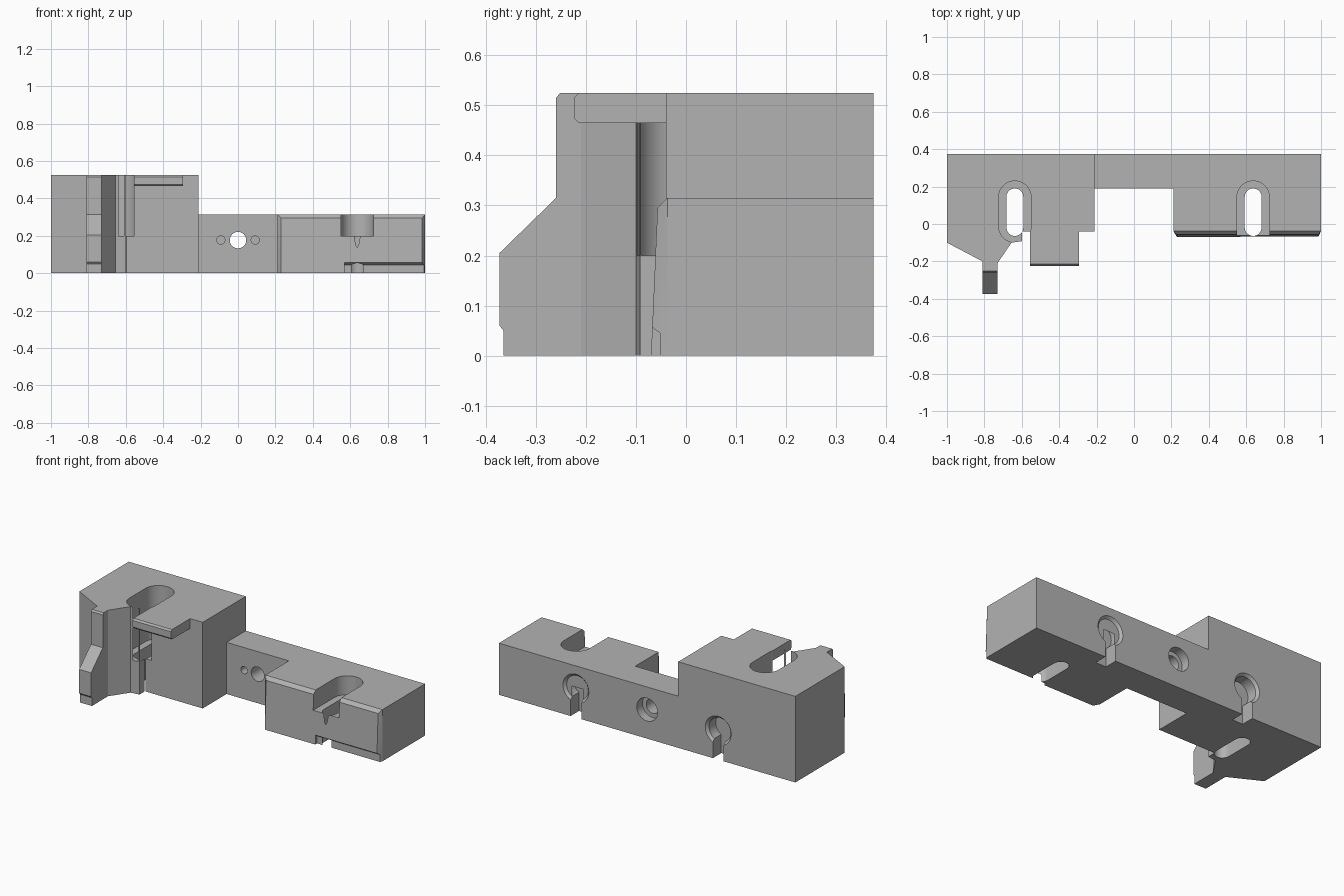
import bpy, bmesh, math
from mathutils import Matrix, Vector

old = bpy.data.objects.get("Cube")
if old:
    bpy.data.objects.remove(old, do_unlink=True)

TALL, LOW, BACK = 0.525, 0.315, 0.375
SLOT_X, KEY_X, HOLE_Z = 0.637, 0.48, 0.177

steel = bpy.data.materials.new("machined grey")
steel.use_nodes = True
steel.diffuse_color = (0.45, 0.45, 0.45, 1)
steel.node_tree.nodes["Principled BSDF"].inputs["Base Color"].default_value = (0.45, 0.45, 0.45, 1)


def finish(name, bm):
    bmesh.ops.recalc_face_normals(bm, faces=bm.faces)
    mesh = bpy.data.meshes.new(name)
    bm.to_mesh(mesh)
    bm.free()
    mesh.materials.append(steel)
    obj = bpy.data.objects.new(name, mesh)
    bpy.context.collection.objects.link(obj)
    return obj


def prism(name, outline, lo, hi, axis="z"):
    """Extrude a 2D outline along z (outline is x, y) or along x (outline is y, z)."""
    bm = bmesh.new()
    place = (lambda a, b: (a, b, lo)) if axis == "z" else (lambda a, b: (lo, a, b))
    face = bm.faces.new([bm.verts.new(place(a, b)) for a, b in outline])
    moved = bmesh.ops.extrude_face_region(bm, geom=[face])["geom"]
    step = Vector((0, 0, hi - lo)) if axis == "z" else Vector((hi - lo, 0, 0))
    bmesh.ops.translate(bm, vec=step, verts=[v for v in moved if isinstance(v, bmesh.types.BMVert)])
    return finish(name, bm)


def box(name, x0, x1, y0, y1, z0, z1):
    return prism(name, [(x0, y0), (x1, y0), (x1, y1), (x0, y1)], z0, z1)


def bore(name, x, y0, y1, r0, r1=None):
    """Round cutter along y, with radius r0 at y0 and r1 at y1."""
    bm = bmesh.new()
    turn = Matrix.Translation((x, (y0 + y1) / 2, HOLE_Z)) @ Matrix.Rotation(-math.pi / 2, 4, "X")
    bmesh.ops.create_cone(bm, cap_ends=True, segments=40, radius1=r0, radius2=r1 or r0,
                          depth=y1 - y0, matrix=turn)
    return finish(name, bm)


def slot(name, x, y0, y1, r, z0, z1):
    """Vertical cutter with a rounded-end slot outline."""
    n = 20
    arc = [i * math.pi / n for i in range(n + 1)]
    pts = [(x + r * math.cos(a), y1 - r + r * math.sin(a)) for a in arc]
    pts += [(x - r * math.cos(a), y0 + r - r * math.sin(a)) for a in arc]
    return prism(name, pts, z0, z1)


def hull(name, points):
    bm = bmesh.new()
    for p in points:
        bm.verts.new(p)
    bmesh.ops.convex_hull(bm, input=bm.verts)
    bmesh.ops.dissolve_limit(bm, angle_limit=0.01, verts=bm.verts, edges=bm.edges)
    return finish(name, bm)


def combine(target, tool, operation):
    mod = target.modifiers.new(operation, "BOOLEAN")
    mod.operation, mod.solver, mod.object = operation, "EXACT", tool
    bpy.context.view_layer.objects.active = target
    bpy.ops.object.modifier_apply(modifier=mod.name)
    bpy.data.objects.remove(tool, do_unlink=True)


# Tall block with its angled front corner
body = prism("clamp_body", [(-1, BACK), (-1, -0.1), (-0.81, -0.2), (-0.73, -0.21), (-0.655, -0.1),
                            (-0.6, -0.092), (-0.6, -0.04), (-0.21, -0.04), (-0.21, BACK)], 0, TALL)

parts = [
    # Stepped nose fin
    prism("nose_fin", [(-0.15, 0), (-0.365, 0), (-0.365, 0.05), (-0.373, 0.06), (-0.373, 0.205),
                       (-0.26, 0.315), (-0.26, 0.515), (-0.252, TALL), (-0.15, TALL)], -0.81, -0.73, "x"),
    # Overhanging top tab with a chamfered front edge
    prism("top_tab", [(0.05, 0.465), (-0.215, 0.465), (-0.224, 0.475), (-0.224, 0.515),
                      (-0.215, TALL), (0.05, TALL)], -0.555, -0.295, "x"),
    # Bridge and low block
    prism("low_body", [(-0.3, BACK), (-0.3, 0.19), (0.21, 0.19), (0.21, -0.035), (1, -0.035), (1, BACK)], 0, LOW),
    # Tapered front pad of the low block
    hull("front_pad", [(x, y, z) for x in (0.21, 1) for y in (0, -0.037) for z in (0, LOW)]
         + [(x, -0.07, 0) for x in (0.23, 0.985)] + [(x, -0.057, 0.295) for x in (0.23, 0.985)]),
]
for part in parts:
    combine(body, part, "UNION")

cuts = [
    # Relief under the low block's front edge
    prism("relief", [(-0.2, -0.1), (-0.052, -0.1), (-0.052, 0.045), (-0.08, 0.065), (-0.2, 0.065)], 0.57, 1.1, "x"),
    # Screw slots with wide upper recesses
    slot("tall_recess", -SLOT_X, -0.098, 0.23, 0.087, 0.2, 0.7),
    slot("low_recess", SLOT_X, -0.3, 0.23, 0.087, 0.2, 0.7),
    # Centre through hole with rear counterbore
    bore("centre_hole", 0, 0, 0.6, 0.044),
    bore("centre_counterbore", 0, 0.32, 0.6, 0.07),
]
for side in (-1, 1):
    cuts += [
        slot("screw_slot", side * SLOT_X, -0.064, 0.19, 0.045, -0.1, 0.7),
        bore("pin_hole", side * 0.092, 0.1, 0.25, 0.022),
        # Rear keyhole, countersunk rim and drop slot
        bore("keyhole", side * KEY_X, 0.295, 0.5, 0.073),
        bore("keyhole_rim", side * KEY_X, 0.36, 0.378, 0.073, 0.09),
        box("keyhole_drop", side * KEY_X - 0.036, side * KEY_X + 0.036, 0.295, 0.5, -0.1, HOLE_Z),
    ]
for cut in cuts:
    combine(body, cut, "DIFFERENCE")

# Smooth bores, sharp machined edges
bpy.ops.object.select_all(action="DESELECT")
body.select_set(True)
bpy.context.view_layer.objects.active = body
bpy.ops.object.shade_smooth_by_angle(angle=math.radians(20))
